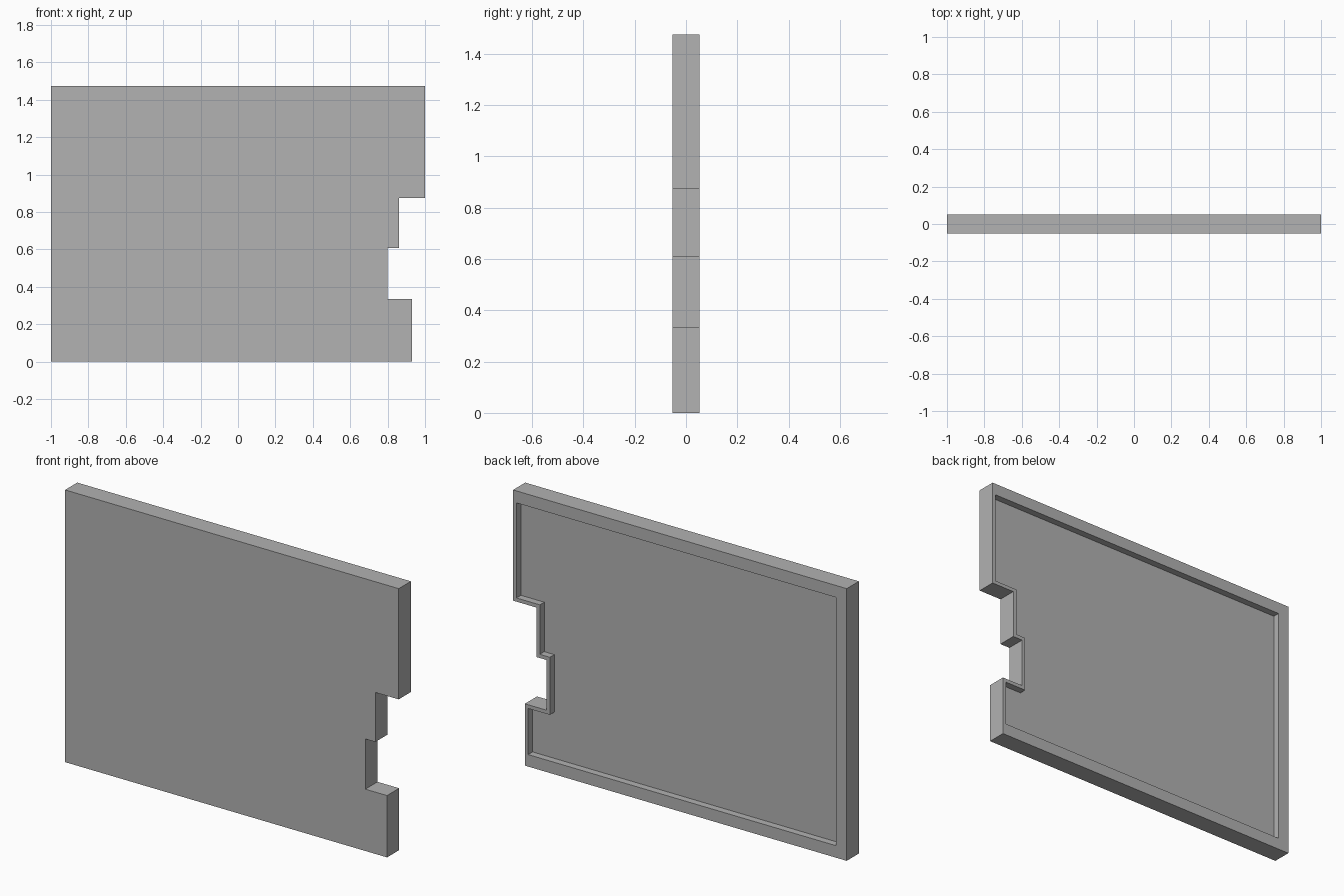
import bpy
import bmesh
from mathutils import Vector

cube = bpy.data.objects.get("Cube")
if cube:
    bpy.data.objects.remove(cube, do_unlink=True)

HALF_DEPTH = 0.052
RECESS = 0.038
WIDE, THIN = 0.065, 0.02

# Panel outline in x and z, counter-clockwise, with the stepped notch
outline = [Vector(p) for p in (
    (-1, 0), (0.93, 0), (0.93, 0.335), (0.8, 0.335), (0.8, 0.607),
    (0.86, 0.607), (0.86, 0.875), (1, 0.875), (1, 1.475), (-1, 1.475))]
count = len(outline)


def inward(i):
    """Offset of outline edge i: wide on the long plain edges, thin on the notched side."""
    edge = outline[(i + 1) % count] - outline[i % count]
    width = WIDE if edge.length > 1 else THIN
    return Vector((-edge.y, edge.x)).normalized() * width


# Rim's inner outline
inner = [p + inward((i - 1) % count) + inward(i) for i, p in enumerate(outline)]

bm = bmesh.new()


def ring(points, y):
    return [bm.verts.new((p.x, y, p.y)) for p in points]


# Front face, outer sides, back rim, recess walls and recess floor
rings = [ring(outline, -HALF_DEPTH), ring(outline, HALF_DEPTH),
         ring(inner, HALF_DEPTH), ring(inner, HALF_DEPTH - RECESS)]
for a, b in zip(rings, rings[1:]):
    for i in range(count):
        j = (i + 1) % count
        bm.faces.new((a[i], a[j], b[j], b[i]))
bm.faces.new(rings[0])
bm.faces.new(rings[-1])
bmesh.ops.recalc_face_normals(bm, faces=bm.faces)

mesh = bpy.data.meshes.new("notched_panel")
bm.to_mesh(mesh)
bm.free()
panel = bpy.data.objects.new("notched_panel", mesh)
bpy.context.collection.objects.link(panel)

# Plain grey
grey = bpy.data.materials.new("plain_grey")
grey.use_nodes = True
colour = (0.445, 0.445, 0.445, 1)
grey.diffuse_color = colour
grey.node_tree.nodes["Principled BSDF"].inputs["Base Color"].default_value = colour
mesh.materials.append(grey)
